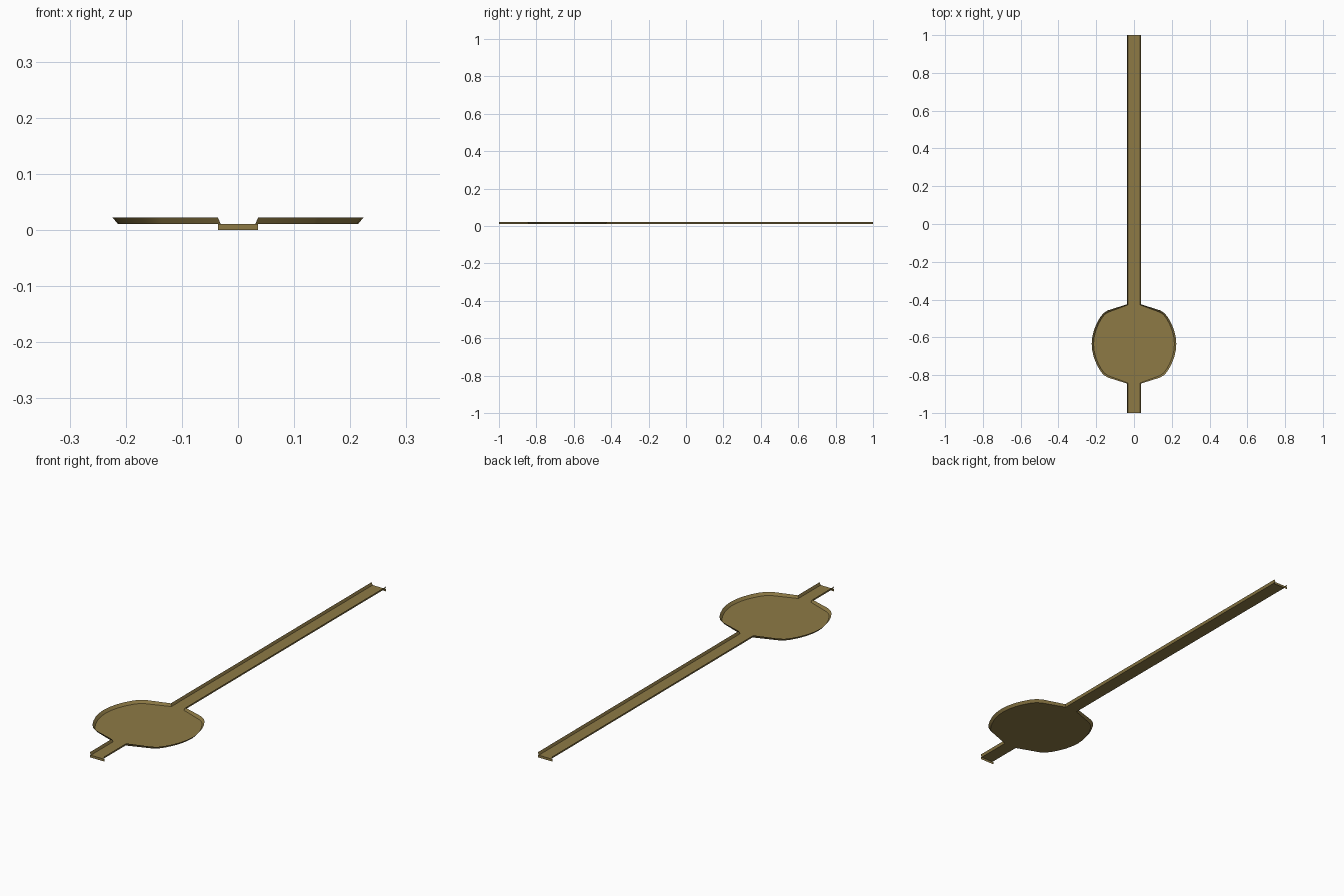
import bpy, bmesh, math
from mathutils import Vector

cube = bpy.data.objects.get("Cube")
if cube:
    bpy.data.objects.remove(cube)

FLOOR_Z, RIM_Z = 0.0105, 0.0225
BOWL_Y = -0.635

brass = bpy.data.materials.new("olive brass")
brass.use_nodes = True
colour = (0.27, 0.195, 0.06, 1)
brass.diffuse_color = colour
brass.node_tree.nodes["Principled BSDF"].inputs["Base Color"].default_value = colour


def make_object(name, bm):
    bmesh.ops.recalc_face_normals(bm, faces=bm.faces)
    mesh = bpy.data.meshes.new(name)
    bm.to_mesh(mesh)
    bm.free()
    mesh.materials.append(brass)
    obj = bpy.data.objects.new(name, mesh)
    bpy.context.collection.objects.link(obj)
    return obj


# Rim outline: half width and distance from the bowl centre, mirrored front to back
quarter = [(0.224, 0), (0.221, 0.035), (0.212, 0.073), (0.197, 0.11),
           (0.18, 0.14), (0.162, 0.163), (0.138, 0.178), (0.036, 0.21)]
rim = [Vector((0.036, -1))]
rim += [Vector((w, BOWL_Y - d)) for w, d in reversed(quarter)]
rim += [Vector((w, BOWL_Y + d)) for w, d in quarter[1:]]
rim.append(Vector((0.036, 1)))


# Floor outline: the rim moved inward, less along the straight channel
def floor_point(i):
    p = rim[i]
    if i in (0, len(rim) - 1):
        return Vector((0.031, p.y))
    if p.x < 0.04:
        return Vector((0.031, p.y + math.copysign(0.003, p.y - BOWL_Y) * -1))
    along = (rim[i + 1] - rim[i - 1]).normalized()
    return p - Vector((along.y, -along.x)) * 0.01


# Open tray: flat floor with flared walls
bm = bmesh.new()
rows = []
for i, r in enumerate(rim):
    f = floor_point(i)
    section = [(-r.x, r.y, RIM_Z), (-f.x, f.y, FLOOR_Z),
               (f.x, f.y, FLOOR_Z), (r.x, r.y, RIM_Z)]
    rows.append([bm.verts.new(co) for co in section])
for a, b in zip(rows, rows[1:]):
    for k in range(3):
        bm.faces.new((a[k], a[k + 1], b[k + 1], b[k]))
tray = make_object("tray", bm)
# The floor faces up
if tray.data.polygons[1].normal.z < 0:
    tray.data.flip_normals()

bpy.ops.object.select_all(action='DESELECT')
tray.select_set(True)
bpy.context.view_layer.objects.active = tray
bpy.ops.object.shade_smooth_by_angle(angle=math.radians(30))

# Small flaps hanging from both open ends
for name, y in (("front_flap", -1), ("back_flap", 1)):
    bm = bmesh.new()
    corners = [(-0.036, 0), (0.036, 0), (0.036, FLOOR_Z), (-0.036, FLOOR_Z)]
    bm.faces.new([bm.verts.new((x, y, z)) for x, z in corners])
    flap = make_object(name, bm)
    if flap.data.polygons[0].normal.y * y < 0:
        flap.data.flip_normals()
